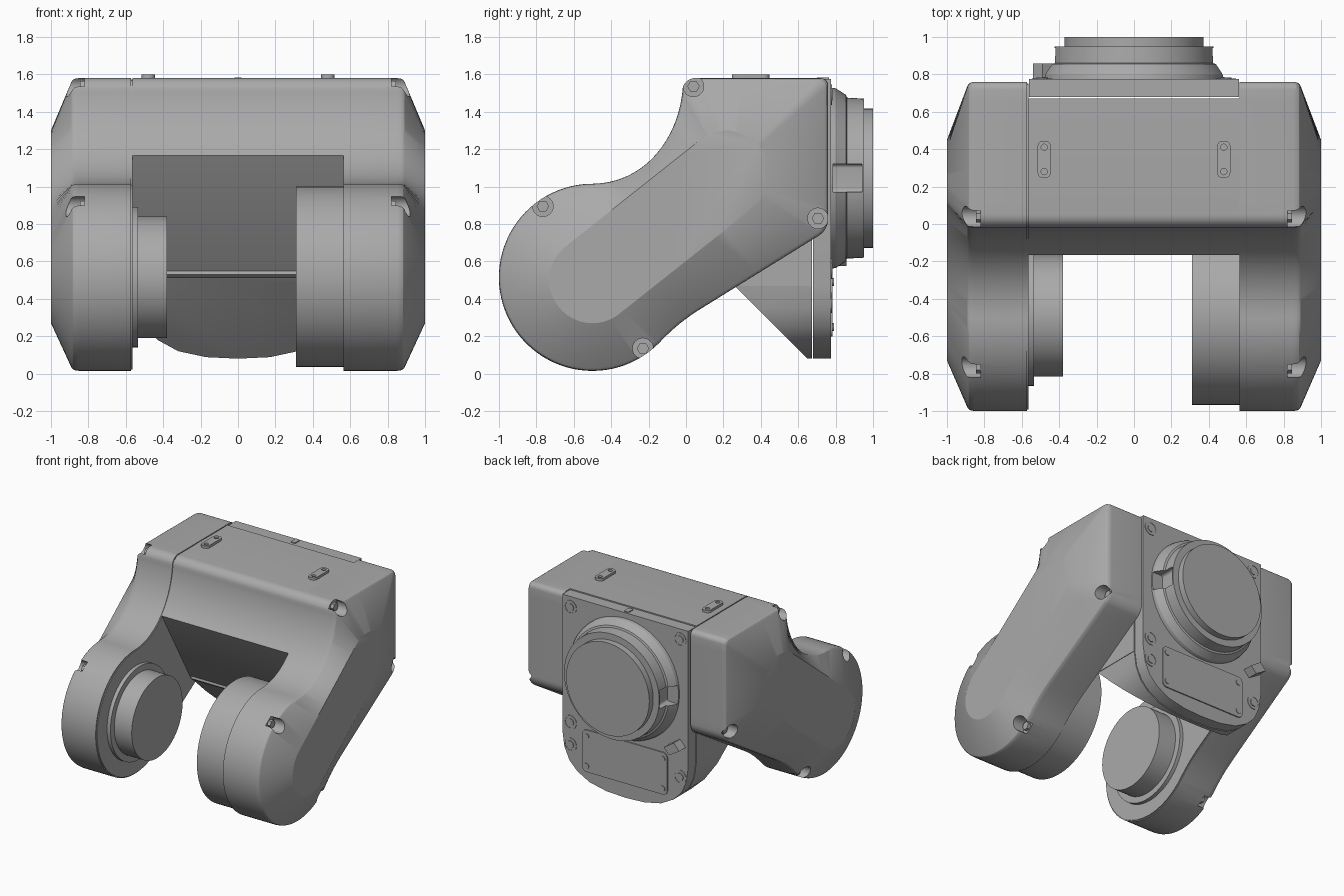
import bpy, bmesh
from math import sin, cos, pi, radians
from mathutils import Vector

cube = bpy.data.objects.get("Cube")
if cube:
    bpy.data.objects.remove(cube)

GREY = (0.4, 0.4, 0.4, 1)
mat = bpy.data.materials.new("machine_grey")
mat.use_nodes = True
mat.diffuse_color = GREY
mat.node_tree.nodes["Principled BSDF"].inputs["Base Color"].default_value = GREY


def smooth(ob, angle=22):
    ob.data.shade_smooth()
    ob.data.set_sharp_from_angle(angle=radians(angle))


def loft(name, rings):
    """Skin a list of equal-length rings and cap both ends."""
    bm = bmesh.new()
    rows = [[bm.verts.new(p) for p in ring] for ring in rings]
    n = len(rows[0])
    for a, b in zip(rows, rows[1:]):
        for i in range(n):
            j = (i + 1) % n
            bm.faces.new((a[i], a[j], b[j], b[i]))
    bm.faces.new(rows[0])
    bm.faces.new(rows[-1])
    bmesh.ops.recalc_face_normals(bm, faces=bm.faces)
    me = bpy.data.meshes.new(name)
    bm.to_mesh(me)
    bm.free()
    ob = bpy.data.objects.new(name, me)
    bpy.context.collection.objects.link(ob)
    me.materials.append(mat)
    smooth(ob)
    return ob


def place(axis, u, v, t):
    return {"x": (t, u, v), "y": (u, t, v), "z": (u, v, t)}[axis]


def prism(name, pts, axis, a, b):
    return loft(name, [[place(axis, u, v, t) for u, v in pts] for t in (a, b)])


def circle(cu, cv, r, a0=0, a1=360, n=64):
    full = abs(a1 - a0) == 360
    angles = [radians(a0 + (a1 - a0) * i / (n if full else n - 1)) for i in range(n)]
    return [(cu + r * cos(a), cv + r * sin(a)) for a in angles]


def turned(name, axis, cu, cv, prof, n=64):
    """Stepped round part from (radius, position) pairs."""
    return loft(name, [[place(axis, u, v, t) for u, v in circle(cu, cv, r, n=n)] for r, t in prof])


def rounded(u0, u1, v0, v1, r):
    return (circle(u1 - r, v1 - r, r, 0, 90, 8) + circle(u0 + r, v1 - r, r, 90, 180, 8)
            + circle(u0 + r, v0 + r, r, 180, 270, 8) + circle(u1 - r, v0 + r, r, 270, 360, 8))


def bezier(p, n):
    p = [Vector(q) for q in p]
    out = []
    for i in range(n + 1):
        t = i / n
        s = 1 - t
        q = p[0] * s**3 + p[1] * 3 * s * s * t + p[2] * 3 * s * t * t + p[3] * t**3
        out.append((q.x, q.y))
    return out


def subdivide(pts, step=0.06):
    out = []
    for a, b in zip(pts, pts[1:] + pts[:1]):
        a, b = Vector(a), Vector(b)
        k = max(1, int((b - a).length / step))
        out += [tuple(a.lerp(b, i / k)) for i in range(k)]
    return out


def cut(ob, cutters):
    for c in cutters:
        c.hide_render = True
        m = ob.modifiers.new("cut", "BOOLEAN")
        m.operation = "DIFFERENCE"
        m.solver = "EXACT"
        m.object = c
        bpy.context.view_layer.objects.active = ob
        bpy.ops.object.modifier_apply(modifier=m.name)
        bpy.data.objects.remove(c)
    smooth(ob)


# Side outline shared by the arms and the middle housing
PIVOT = (-0.5, 0.515)
neck = bezier([(-0.5, 1.015), (-0.22, 1.02), (-0.05, 1.25), (-0.02, 1.5)], 24)
front_corner = circle(0.05, 1.51, 0.07, 170, 90, 8)
outline = subdivide(
    neck + front_corner
    + circle(0.72, 1.54, 0.04, 90, 0, 6)
    + circle(0.65, 0.83, 0.11, 0, -57, 8)
    + bezier([(0.06, 0.335), (-0.04, 0.27), (-0.09, 0.22), (-0.15, 0.158)], 8)
    + circle(*PIVOT, 0.5, -45, -269, 56))

# Raised flat on each cover is a capsule; blend the outline towards it
CAP_A, CAP_B, CAP_R = Vector((-0.5, 0.5)), Vector((0.22, 1.07)), 0.23


def toward_capsule(p, t):
    p = Vector(p)
    d = CAP_B - CAP_A
    c = CAP_A + d * min(1, max(0, (p - CAP_A).dot(d) / d.dot(d)))
    return p.lerp(c + (p - c).normalized() * CAP_R, t)


COVER = [(0.85, 0), (0.87, 0.01), (0.882, 0.03), (0.89, 0.065), (1.0, 1)]
GROOVE = [(0.565, 0.03), (0.572, 0.03), (0.573, 0)]
SCREWS = [(0.04, 1.535), (-0.765, 0.895), (0.705, 0.83), (-0.23, 0.135)]

for side, s in (("left", 1), ("right", -1)):
    start = [(0.565, 0)] if s > 0 else GROOVE
    rings = []
    for x, t in start + COVER:
        rings.append([(s * x, *toward_capsule(p, t)) for p in outline])
    arm = loft(side + "_arm", rings)
    cut(arm, [turned("pocket_cutter", "x", y, z, [(0.055, s * 0.82), (0.055, s * 1.1)], 24)
              for y, z in SCREWS])
    for i, (y, z) in enumerate(SCREWS):
        turned(f"{side}_cover_screw_{i}", "x", y, z,
               [(0.033, s * 0.81), (0.033, s * 0.845)], 6)

# Middle housing with a sloping underside, trimmed to the rounded lower end
half_u = [(0.562, 0.47), (0.545, 0.35), (0.50, 0.25), (0.43, 0.18), (0.32, 0.12), (0.17, 0.088)]
u_low = half_u + [(0, 0.08)] + [(-x, z) for x, z in reversed(half_u)]
u_shape = u_low + [(-0.562, 1.575), (0.562, 1.575)]

housing = prism("middle_housing", neck[12:] + front_corner
                + [(0.672, 1.58), (0.672, 0.05), (0.65, 0.08), (0.2, 0.53)], "x", -0.565, 0.566)
trim = prism("lower_end_cutter", u_low + [(-0.7, 0.47), (-0.7, -0.2), (0.7, -0.2), (0.7, 0.47)],
             "y", -0.5, 1)
cut(housing, [trim])
prism("underside_seam", [(0.19, 0.55), (0.185, 0.53), (0.21, 0.51), (0.23, 0.54)], "x", -0.55, 0.55)

# Rear plate with its screws, cover and key
prism("rear_plate", u_shape, "y", 0.68, 0.775)
for i, (x, z) in enumerate([(0.49, 1.49), (-0.49, 1.49), (0.49, 0.56), (0.49, 0.38), (-0.49, 0.38)]):
    turned(f"rear_screw_{i}", "y", x, z, [(0.055, 0.77), (0.055, 0.779), (0.045, 0.779),
                                          (0.045, 0.776), (0.03, 0.776), (0.03, 0.782)], 24)
prism("rear_cover", rounded(-0.38, 0.38, 0.2, 0.54, 0.04), "y", 0.77, 0.784)
for x in (-0.34, 0.34):
    for z in (0.25, 0.49):
        turned("rear_cover_screw", "y", x, z, [(0.022, 0.78), (0.022, 0.79)], 16)
prism("top_key", rounded(-0.02, 0.02, 0.7, 0.765, 0.008), "z", 1.56, 1.582)

# Round output flange with a notch on each side
flange = turned("output_flange", "y", 0, 1.045,
                [(0.485, 0.77), (0.48, 0.8), (0.445, 0.855), (0.43, 0.86), (0.425, 0.95),
                 (0.372, 0.95), (0.372, 1.0)], 96)
cut(flange, [prism("notch_cutter", rounded(min(a, b), max(a, b), 0.97, 1.12, 0.02), "y", 0.785, 0.94)
             for a, b in ((0.385, 0.6), (-0.385, -0.6))])
prism("flange_clip", [(-0.54, 0.63), (-0.49, 0.685), (-0.40, 0.625), (-0.45, 0.575)], "y", 0.77, 0.858)

# Pivot parts between the arms
turned("left_drive_drum", "x", -0.485, 0.518, [(0.483, 0.31), (0.483, 0.57)], 96)
turned("right_bearing", "x", -0.49, 0.515,
       [(0.375, -0.57), (0.375, -0.535), (0.325, -0.535), (0.325, -0.38)], 96)

# Small pads on the top
for side, x in (("left", 0.48), ("right", -0.48)):
    pad = prism(side + "_top_pad", rounded(x - 0.035, x + 0.035, 0.245, 0.445, 0.03), "z", 1.57, 1.6)
    cut(pad, [turned("pad_hole_cutter", "z", x, y, [(0.017, 1.585), (0.017, 1.7)], 16)
              for y in (0.28, 0.41)])
